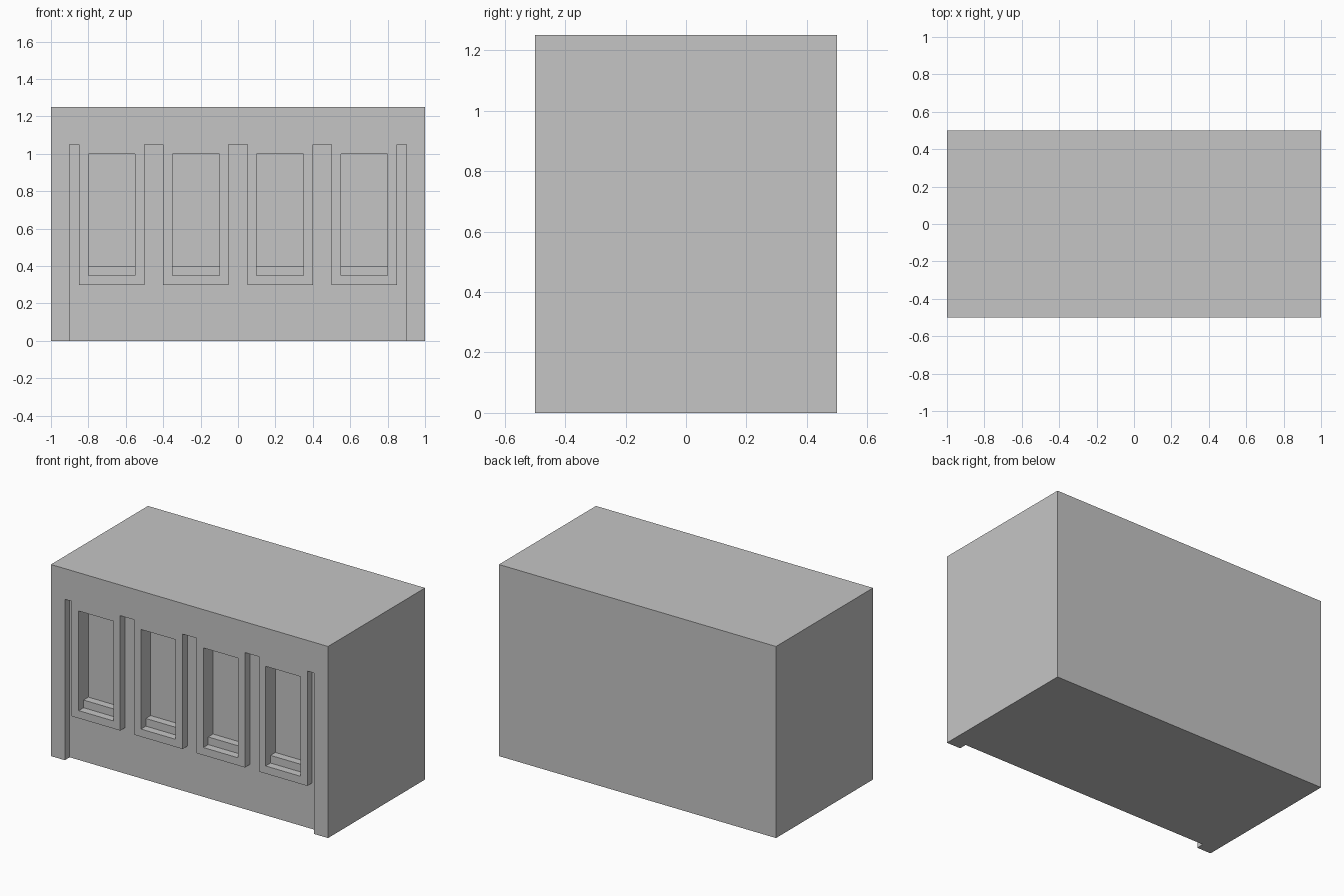
import bpy, bmesh
from mathutils import Vector

cube = bpy.data.objects.get("Cube")
if cube:
    bpy.data.objects.remove(cube, do_unlink=True)

grey = bpy.data.materials.new("plain grey")
grey.use_nodes = True
colour = (0.56, 0.56, 0.56, 1)
grey.diffuse_color = colour
grey.node_tree.nodes["Principled BSDF"].inputs["Base Color"].default_value = colour


def add_prism(bm, points, direction):
    """Extrude a flat outline into a closed solid."""
    face = bm.faces.new([bm.verts.new(p) for p in points])
    result = bmesh.ops.extrude_face_region(bm, geom=[face], use_keep_orig=True)
    moved = [v for v in result["geom"] if isinstance(v, bmesh.types.BMVert)]
    bmesh.ops.translate(bm, verts=moved, vec=Vector(direction))


def make_object(name, bm):
    bmesh.ops.recalc_face_normals(bm, faces=bm.faces)
    mesh = bpy.data.meshes.new(name)
    bm.to_mesh(mesh)
    bm.free()
    mesh.materials.append(grey)
    obj = bpy.data.objects.new(name, mesh)
    bpy.context.collection.objects.link(obj)
    return obj


# Main block
bm = bmesh.new()
add_prism(bm, [(-1, -0.5, 0), (1, -0.5, 0), (1, 0.5, 0), (-1, 0.5, 0)], (0, 0, 1.25))
building = make_object("building_block", bm)

# Shallow recess: low band across the front with slots rising between the bays
bays = [-0.675, -0.225, 0.225, 0.675]
front = -0.6
bm = bmesh.new()
outline = [(-0.9, -0.1), (-0.9, 1.05)]
for x in bays:
    l, r = x - 0.175, x + 0.175
    outline += [(l, 1.05), (l, 0.3), (r, 0.3), (r, 1.05)]
outline += [(0.9, 1.05), (0.9, -0.1)]
add_prism(bm, [(x, front, z) for x, z in outline], (0, 0.15, 0))

# Deeper window niches, each with a stepped sill
niche = [(front, 0.35), (-0.45, 0.35), (-0.45, 0.4), (-0.4, 0.4), (-0.4, 1), (front, 1)]
for x in bays:
    add_prism(bm, [(x - 0.125, y, z) for y, z in niche], (0.25, 0, 0))
cutter = make_object("facade_cutter", bm)
cutter.hide_render = True

# Carve the facade and discard the cutter
cut = building.modifiers.new("carve_facade", "BOOLEAN")
cut.operation = "DIFFERENCE"
cut.solver = "EXACT"
cut.object = cutter
bpy.context.view_layer.objects.active = building
bpy.ops.object.modifier_apply(modifier=cut.name)
bpy.data.objects.remove(cutter, do_unlink=True)
